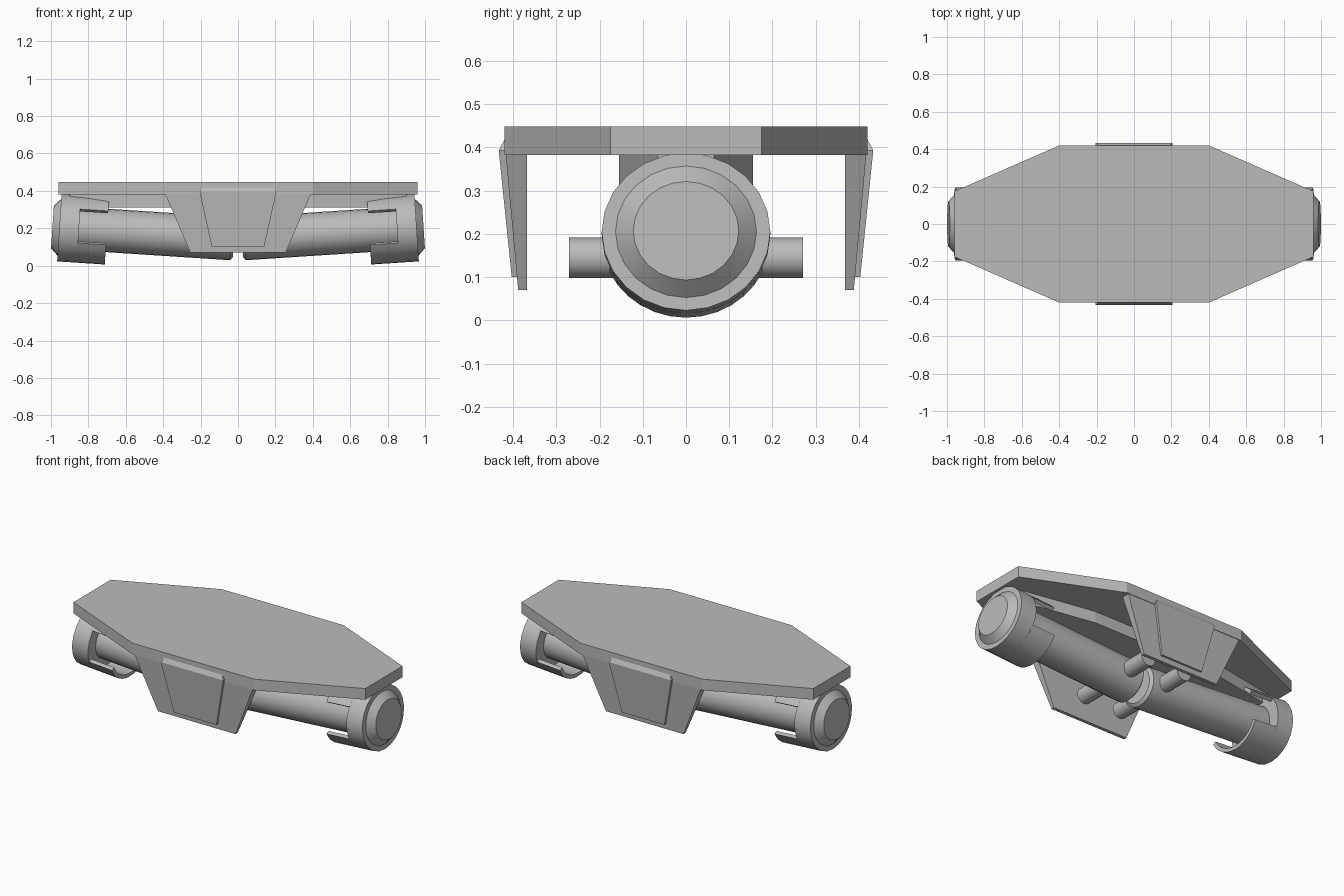
import bpy, bmesh, math
from mathutils import Matrix, Vector

cube = bpy.data.objects.get("Cube")
if cube:
    bpy.data.objects.remove(cube, do_unlink=True)

grey = bpy.data.materials.new("plain grey")
grey.use_nodes = True
colour = (0.5, 0.5, 0.5, 1)
grey.diffuse_color = colour
grey.node_tree.nodes["Principled BSDF"].inputs["Base Color"].default_value = colour

# Tilted axis shared by the tubes and collars; sections are slightly flattened
TILT = Matrix.Translation((0.955, 0, 0.205)) @ Matrix.Rotation(-0.065, 4, 'Y')
FLAT = 0.935
SIDES = 24


def finish(name, bm, mirror=(False, False), smooth=False):
    bmesh.ops.recalc_face_normals(bm, faces=bm.faces)
    mesh = bpy.data.meshes.new(name)
    bm.to_mesh(mesh)
    bm.free()
    mesh.materials.append(grey)
    ob = bpy.data.objects.new(name, mesh)
    bpy.context.collection.objects.link(ob)
    if smooth:
        bpy.ops.object.select_all(action='DESELECT')
        ob.select_set(True)
        bpy.context.view_layer.objects.active = ob
        bpy.ops.object.shade_smooth_by_angle(angle=math.radians(30))
    if any(mirror):
        mod = ob.modifiers.new("Mirror", 'MIRROR')
        mod.use_axis = (mirror[0], mirror[1], False)
        mod.use_mirror_merge = False
    return ob


def loft(name, rings, **kw):
    """Skin a list of equal-length rings and cap both ends."""
    bm = bmesh.new()
    loops = [[bm.verts.new(p) for p in ring] for ring in rings]
    n = len(loops[0])
    for a, b in zip(loops, loops[1:]):
        for i in range(n):
            j = (i + 1) % n
            bm.faces.new((a[i], a[j], b[j], b[i]))
    bm.faces.new(loops[0])
    bm.faces.new(loops[-1])
    return finish(name, bm, **kw)


def on_axis(t, r, angle):
    return TILT @ Vector((t, r * math.cos(angle), r * FLAT * math.sin(angle)))


def lathe(name, profile):
    turn = 2 * math.pi / SIDES
    rings = [[on_axis(t, r, i * turn) for i in range(SIDES)] for t, r in profile]
    return loft(name, rings, mirror=(True, False), smooth=True)


def tongue(name, start, end):
    """Curved shell strip reaching inward from the collar."""
    rings = []
    for i in range(13):
        a = math.radians(start + (end - start) * i / 12)
        rings.append([on_axis(t, r, a) for t, r in
                      ((-0.255, 0.172), (-0.255, 0.195), (-0.1, 0.195), (-0.1, 0.172))])
    return loft(name, rings, mirror=(True, False), smooth=True)


def octagon(x_in, x_out, y_in, y_out, z):
    quarter = [(x_out, y_out), (x_in, y_in)]
    pts = quarter + [(-x, y) for x, y in reversed(quarter)]
    pts += [(-x, -y) for x, y in pts]
    return [(x, y, z) for x, y in pts]


def rect(half_width, y_near, y_far, z):
    return [(-half_width, y_near, z), (half_width, y_near, z),
            (half_width, y_far, z), (-half_width, y_far, z)]


# Deck and the smaller keel block beneath it
loft("top_plate", [octagon(0.4, 0.96, 0.42, 0.175, z) for z in (0.382, 0.448)])
loft("under_block", [octagon(0.4, 0.9, 0.155, 0.065, z) for z in (0.312, 0.39)])

# Hanging side flaps with raised panels
both = (False, True)
loft("side_flap", [rect(0.255, -0.388, -0.368, 0.07),
                   rect(0.39, -0.417, -0.368, 0.385)], mirror=both)
loft("flap_panel", [rect(0.14, -0.403, -0.38, 0.1),
                    rect(0.205, -0.433, -0.4, 0.393),
                    rect(0.19, -0.42, -0.4, 0.418)], mirror=both)

# Tilted tubes, end collars with caps, and collar tongues
lathe("tube", [(-0.936, 0.105), (-0.922, 0.124), (-0.09, 0.124)])
lathe("end_collar", [(-0.105, 0.195), (0, 0.195), (0, 0.163), (0.037, 0.122)])
tongue("upper_tongue", 35, 145)
tongue("lower_tongue", 205, 335)

# Cross pegs through the inner ends of the tubes
bm = bmesh.new()
bmesh.ops.create_cone(bm, cap_ends=True, segments=16, radius1=0.047, radius2=0.047, depth=0.54,
                      matrix=Matrix.Translation((0.125, 0, 0.145)) @ Matrix.Rotation(math.pi / 2, 4, 'X'))
finish("cross_peg", bm, mirror=(True, False), smooth=True)
